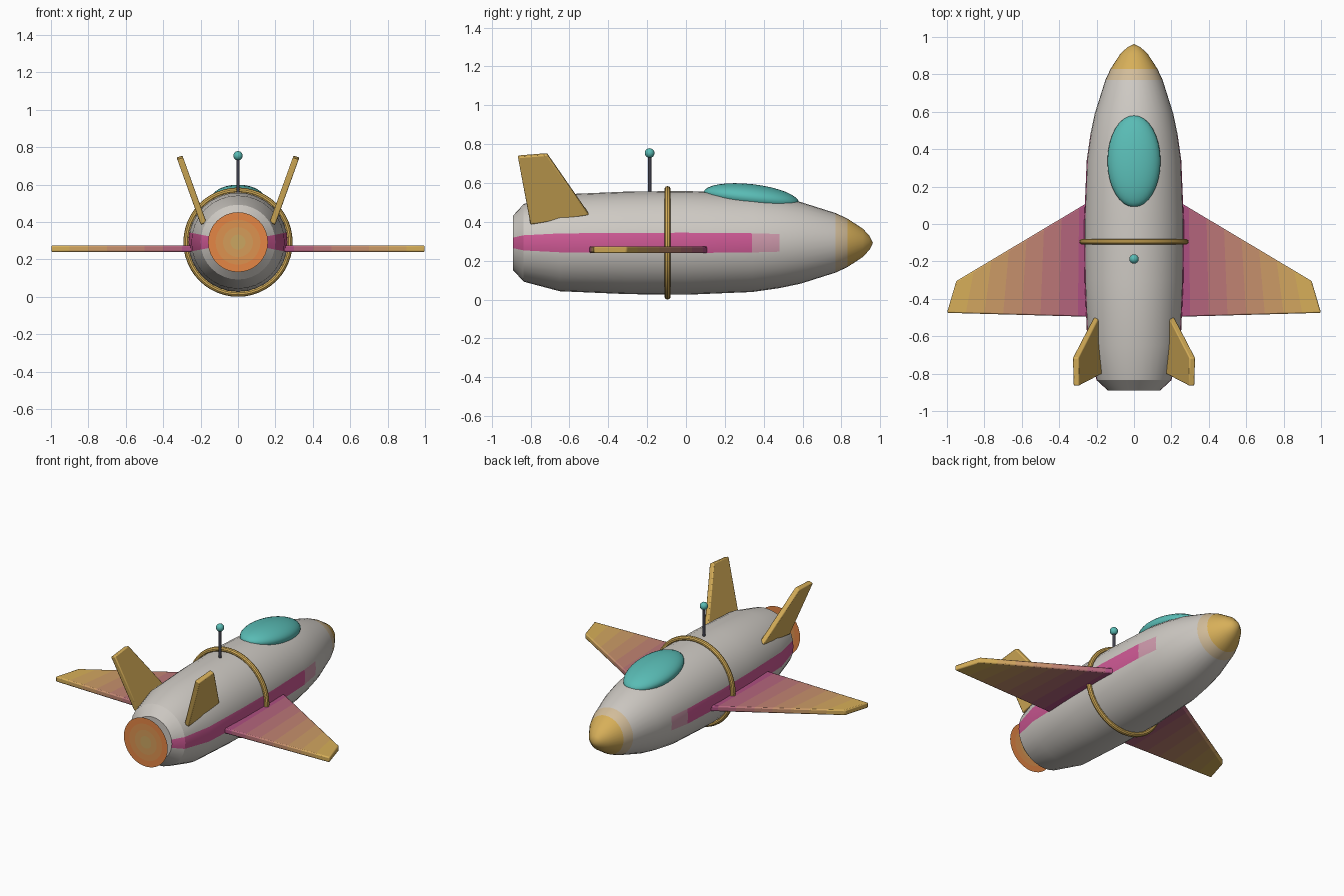
import bpy, bmesh, math
from mathutils import Vector

if "Cube" in bpy.data.objects:
    bpy.data.objects.remove(bpy.data.objects["Cube"])

ZC = 0.292  # height of the hull axis

GREY = (0.62, 0.59, 0.55)
PINK = (0.62, 0.10, 0.30)
GOLD = (0.68, 0.43, 0.10)
TEAL = (0.10, 0.50, 0.46)
ORANGE = (0.78, 0.24, 0.06)
DARK = (0.05, 0.05, 0.07)


def mat(name, col):
    m = bpy.data.materials.new(name)
    m.diffuse_color = (*col, 1)
    m.use_nodes = True
    m.node_tree.nodes["Principled BSDF"].inputs["Base Color"].default_value = m.diffuse_color
    return m


def mix(a, b, t):
    return tuple(x + (y - x) * t for x, y in zip(a, b))


def smooth(ob, angle=30):
    bpy.ops.object.select_all(action='DESELECT')
    ob.select_set(True)
    bpy.context.view_layer.objects.active = ob
    bpy.ops.object.shade_smooth_by_angle(angle=math.radians(angle))


def finish(bm, name, mats):
    bmesh.ops.recalc_face_normals(bm, faces=bm.faces)
    me = bpy.data.meshes.new(name)
    bm.to_mesh(me)
    bm.free()
    ob = bpy.data.objects.new(name, me)
    bpy.context.collection.objects.link(ob)
    for m in mats:
        me.materials.append(m)
    return ob


def named(name, m):
    ob = bpy.context.object
    ob.name = name
    ob.data.materials.append(m)
    smooth(ob)
    return ob


def bevel_and_mirror(ob, width):
    b = ob.modifiers.new("bevel", 'BEVEL')
    b.width, b.segments, b.limit_method = width, 2, 'ANGLE'
    ob.modifiers.new("mirror", 'MIRROR')


gold, teal = mat("gold", GOLD), mat("teal", TEAL)

# Hull: lathed profile with side stripes and a gold nose
SIDES = 32
profile = [(-0.89, 0.14), (-0.835, 0.2), (-0.65, 0.249), (-0.3, 0.264), (0, 0.267),
           (0.34, 0.253), (0.48, 0.233), (0.59, 0.21), (0.77, 0.153), (0.83, 0.125),
           (0.91, 0.073), (0.945, 0.035)]
bm = bmesh.new()
rings = [[bm.verts.new((r * math.cos(a), y, ZC + r * math.sin(a)))
          for a in (2 * math.pi * i / SIDES for i in range(SIDES))] for y, r in profile]
tip = bm.verts.new((0, 0.962, ZC))
bm.faces.new(rings[0])
for k, ring in enumerate(rings):
    for i in range(SIDES):
        j = (i + 1) % SIDES
        if k + 1 < len(rings):
            f = bm.faces.new((ring[i], ring[j], rings[k + 1][j], rings[k + 1][i]))
        else:
            f = bm.faces.new((ring[i], ring[j], tip))
        y = profile[k][0]
        if i in (0, SIDES - 1, SIDES // 2, SIDES // 2 - 1) and y < 0.45:
            f.material_index = 1 if y < 0.3 else 2
        elif y > 0.75:
            f.material_index = 3 if y > 0.8 else 4
hull = finish(bm, "hull", [mat("hull_grey", GREY), mat("stripe_pink", PINK),
                           mat("stripe_fade", mix(GREY, PINK, 0.55)), gold,
                           mat("nose_fade", mix(GREY, GOLD, 0.5))])
smooth(hull)

# Wings: flat swept plates, colour fading from pink to gold in strips
STRIPS = 8
lead = [Vector((0.2, 0.143, 0)), Vector((0.95, -0.305, 0))]
trail = [Vector((0.2, -0.497, 0)), Vector((1.0, -0.475, 0))]
bm = bmesh.new()
secs = []
for s in range(STRIPS + 1):
    a, b = lead[0].lerp(lead[1], s / STRIPS), trail[0].lerp(trail[1], s / STRIPS)
    secs.append([bm.verts.new((p.x, p.y, z)) for p, z in
                 ((a, 0.239), (b, 0.239), (b, 0.274), (a, 0.274))])
bm.faces.new(secs[0])
bm.faces.new(secs[-1]).material_index = STRIPS - 1
for s in range(STRIPS):
    for i in range(4):
        j = (i + 1) % 4
        f = bm.faces.new((secs[s][i], secs[s][j], secs[s + 1][j], secs[s + 1][i]))
        f.material_index = s
WING_ROOT = (0.42, 0.08, 0.22)
wings = finish(bm, "wings", [mat(f"wing_{s}", mix(WING_ROOT, GOLD, s / (STRIPS - 1)))
                             for s in range(STRIPS)])
smooth(wings)
bevel_and_mirror(wings, 0.007)

# Tail fins: outward-leaning plates
LEAN = 0.36
half = Vector((1, 0, -LEAN)).normalized() * 0.0165
bm = bmesh.new()
outline = [Vector((0.185 + (z - 0.395) * LEAN, y, z)) for y, z in
           ((-0.80, 0.39), (-0.50, 0.44), (-0.715, 0.75), (-0.865, 0.738))]
sides = [[bm.verts.new(p + half * s) for p in outline] for s in (-1, 1)]
for side in sides:
    bm.faces.new(side)
for i in range(4):
    j = (i + 1) % 4
    bm.faces.new((sides[0][i], sides[0][j], sides[1][j], sides[1][i]))
fins = finish(bm, "tail_fins", [gold])
smooth(fins)
bevel_and_mirror(fins, 0.006)

# Engine glow: thin flat disc floating just behind the hull, in colour rings
bm = bmesh.new()
radii = [0.04, 0.08, 0.12, 0.16]
loops = [[bm.verts.new((r * math.cos(2 * math.pi * i / 32), -0.962,
                        ZC + r * math.sin(2 * math.pi * i / 32))) for i in range(32)]
         for r in radii]
bm.faces.new(loops[0])
for k in range(3):
    for i in range(32):
        j = (i + 1) % 32
        f = bm.faces.new((loops[k][i], loops[k][j], loops[k + 1][j], loops[k + 1][i]))
        f.material_index = k + 1
bm.normal_update()
glow = finish(bm, "engine_glow", [mat(f"glow_{k}", mix((0.6, 0.38, 0.12), ORANGE, k / 3))
                                  for k in range(4)])
if glow.data.polygons[0].normal.y > 0:
    glow.data.flip_normals()

# Hull band
bpy.ops.mesh.primitive_torus_add(major_radius=0.276, minor_radius=0.016, major_segments=48,
                                 minor_segments=10, location=(0, -0.095, ZC),
                                 rotation=(math.pi / 2, 0, 0))
named("hull_band", gold)

# Canopy
bpy.ops.mesh.primitive_uv_sphere_add(segments=32, ring_count=16, radius=1,
                                     location=(0, 0.336, 0.524),
                                     rotation=(math.radians(-6.5), 0, 0))
bpy.context.object.scale = (0.142, 0.247, 0.07)
named("canopy", teal)

# Antenna rod and ball
bpy.ops.mesh.primitive_cylinder_add(vertices=12, radius=0.009, depth=0.21,
                                    location=(0, -0.187, 0.645))
named("antenna_rod", mat("dark", DARK))
bpy.ops.mesh.primitive_uv_sphere_add(segments=16, ring_count=10, radius=0.025,
                                     location=(0, -0.187, 0.754))
named("antenna_ball", teal)
